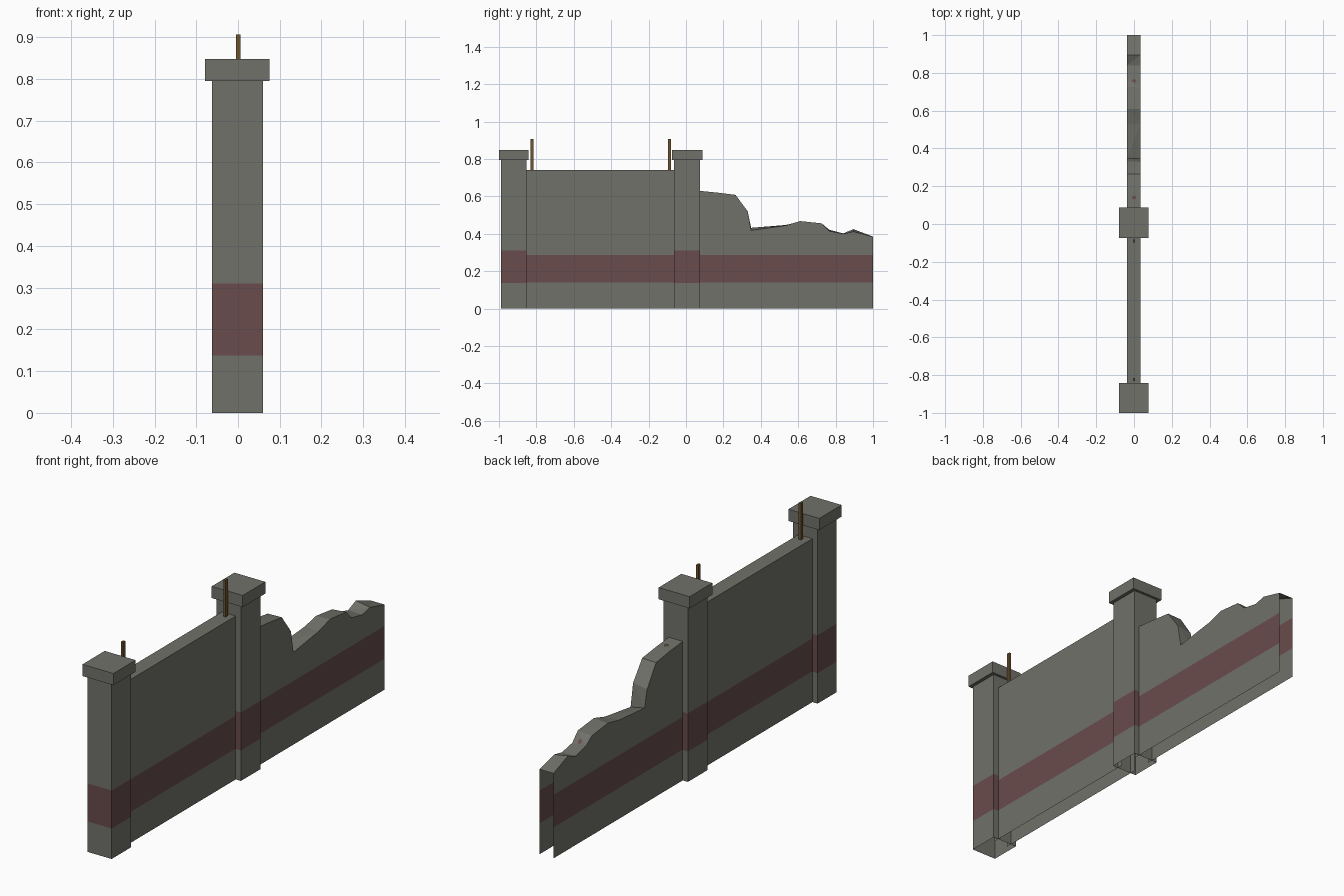
import bpy, bmesh
from mathutils import Vector

if "Cube" in bpy.data.objects:
    bpy.data.objects.remove(bpy.data.objects["Cube"])


def material(name, color):
    m = bpy.data.materials.new(name)
    m.diffuse_color = (*color, 1)
    m.use_nodes = True
    m.node_tree.nodes["Principled BSDF"].inputs["Base Color"].default_value = m.diffuse_color
    return m


GREY = material("grey_plaster", (0.165, 0.165, 0.145))
RED = material("faded_red", (0.138, 0.072, 0.070))
BROWN = material("rusty_brown", (0.16, 0.09, 0.03))


def finish(bm, name, mats, band=None):
    """Cut the painted band at two heights, colour it, and make the object."""
    if band:
        for z in band:
            bmesh.ops.bisect_plane(bm, geom=bm.verts[:] + bm.edges[:] + bm.faces[:],
                                   plane_co=(0, 0, z), plane_no=(0, 0, 1))
        for f in bm.faces:
            f.material_index = int(band[0] < f.calc_center_median().z < band[1])
    me = bpy.data.meshes.new(name)
    bm.to_mesh(me)
    bm.free()
    for m in mats:
        me.materials.append(m)
    ob = bpy.data.objects.new(name, me)
    bpy.context.collection.objects.link(ob)
    return ob


def box(name, x, y, z, mats, band=None, open_bottom=False):
    bm = bmesh.new()
    bmesh.ops.create_cube(bm, size=1)
    for v in bm.verts:
        v.co = [r[0] + (c + 0.5) * (r[1] - r[0]) for c, r in zip(v.co, (x, y, z))]
    if open_bottom:
        bm.normal_update()
        bmesh.ops.delete(bm, geom=[f for f in bm.faces if f.normal.z < -0.5], context='FACES_ONLY')
    return finish(bm, name, mats, band)


def wall(name, profile, band):
    """Hollow wall, open at the ends and base; profile rows: y, z at +x side, z at -x side."""
    bm = bmesh.new()
    rows = [[bm.verts.new(p) for p in ((0.034, y, 0), (0.034, y, zr), (-0.036, y, zl), (-0.036, y, 0))]
            for y, zr, zl in profile]
    for a, b in zip(rows, rows[1:]):
        for i in range(3):
            bm.faces.new((a[i], b[i], b[i + 1], a[i + 1]))
    bmesh.ops.triangulate(bm, faces=[f for f in bm.faces if f.calc_center_median().z > band[1] + 0.08])
    return finish(bm, name, (GREY, RED), band)


# Pillars with overhanging caps
for label, y0, y1 in (("end", -0.99, -0.853), ("middle", -0.065, 0.075)):
    box(label + "_pillar", (-0.062, 0.06), (y0, y1), (0, 0.80), (GREY, RED), (0.138, 0.31), True)
    box(label + "_pillar_cap", (-0.079, 0.076), (y0 - 0.01, y1 + 0.012), (0.795, 0.848), (GREY,))

# Intact and broken wall panels
wall("intact_wall", [(-0.88, 0.74, 0.74), (-0.04, 0.74, 0.74)], (0.14, 0.288))
wall("broken_wall", [
    (0.05, 0.632, 0.632), (0.17, 0.62, 0.62), (0.265, 0.608, 0.606), (0.33, 0.52, 0.51),
    (0.348, 0.418, 0.432), (0.53, 0.444, 0.447), (0.61, 0.468, 0.464), (0.725, 0.456, 0.45),
    (0.765, 0.415, 0.422), (0.84, 0.40, 0.402), (0.895, 0.412, 0.425), (1.0, 0.385, 0.385)],
    (0.14, 0.288))

# Rods rising from the top of the intact wall
for label, y in (("end", -0.823), ("middle", -0.089)):
    box(label + "_rod", (-0.005, 0.006), (y - 0.008, y + 0.008), (0.70, 0.906), (BROWN,))

# Small red chips showing on the broken top edge
for i, (y, z, slope) in enumerate(((0.14, 0.6235, -0.1), (0.757, 0.425, -0.8))):
    bm = bmesh.new()
    bmesh.ops.create_circle(bm, cap_ends=True, segments=6, radius=0.011)
    for v in bm.verts:
        v.co = Vector((v.co.x, y + v.co.y, z + 0.003 + v.co.y * slope))
    finish(bm, f"red_chip_{i + 1}", (RED,))
